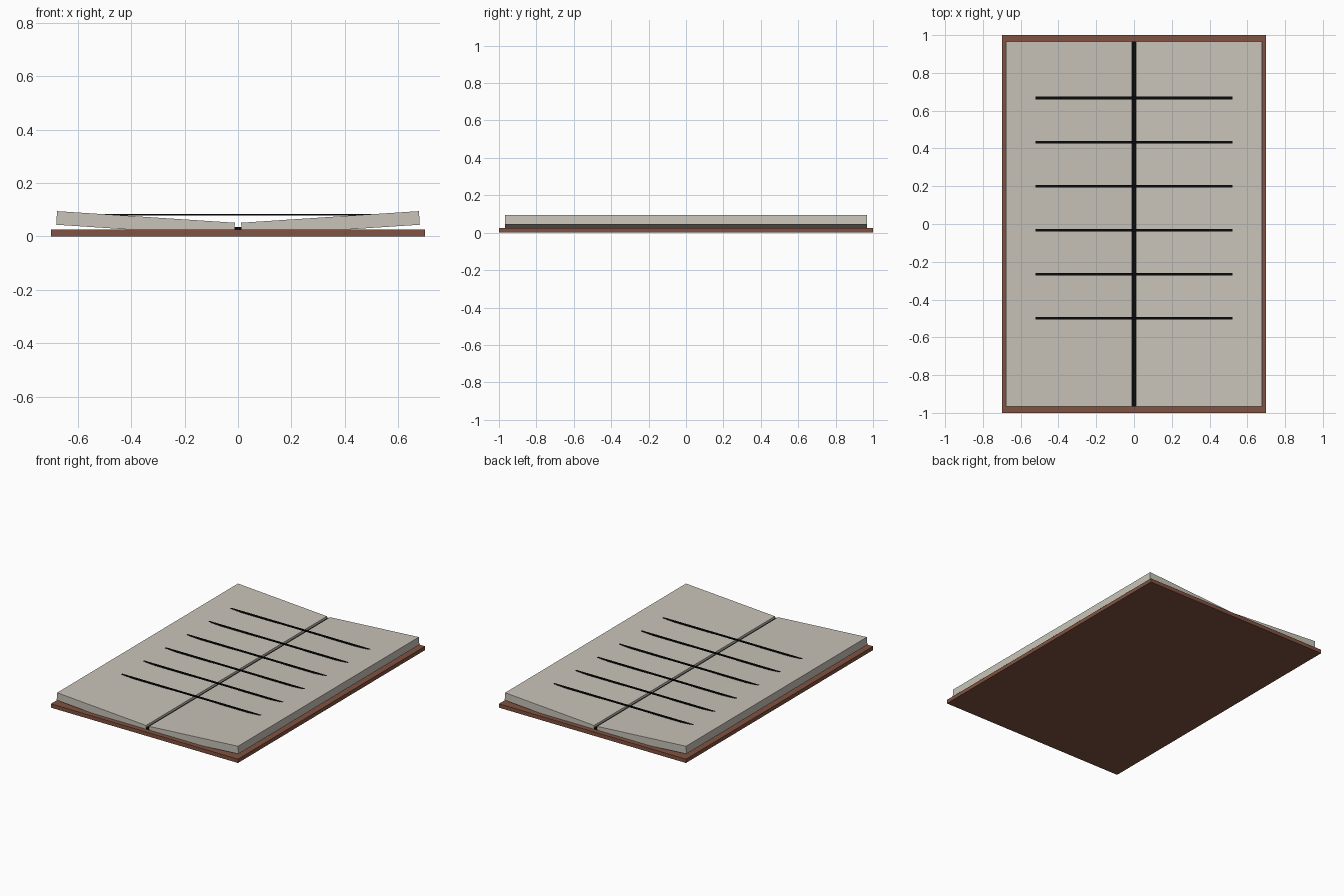
import bpy
from math import cos, sin

cube = bpy.data.objects.get("Cube")
if cube:
    bpy.data.objects.remove(cube, do_unlink=True)


def material(name, rgb):
    mat = bpy.data.materials.new(name)
    mat.use_nodes = True
    mat.diffuse_color = (*rgb, 1)
    mat.node_tree.nodes["Principled BSDF"].inputs["Base Color"].default_value = (*rgb, 1)
    return mat


leather = material("brown leather", (0.22, 0.085, 0.053))
paper = material("warm grey paper", (0.58, 0.55, 0.48))
ink = material("black ink", (0.003, 0.003, 0.003))


def box(name, size, location, mat, tilt=0):
    bpy.ops.mesh.primitive_cube_add(size=1, location=location, rotation=(0, tilt, 0))
    obj = bpy.context.object
    obj.name = name
    obj.scale = size
    obj.data.materials.append(mat)
    return obj


# Cover board lying flat
box("cover", (1.4, 2, 0.026), (0, 0, 0.013), leather)

# Page blocks, tilted up towards their outer edges
TILT, WIDTH, THICK = 0.065, 0.667, 0.051
for name, side in (("left_pages", 1), ("right_pages", -1)):
    box(name, (WIDTH, 1.934, THICK), (side * 0.346, 0, 0.0475), paper, -side * TILT)

# Binding strip in the gutter
box("binding", (0.026, 1.934, 0.012), (0, 0, 0.029), ink)

# Straight bars spanning both pages, their ends sunk into the paper
for i in range(6):
    box(f"ruled_line_{i + 1}", (1.05, 0.014, 0.006), (0, 0.667 - i * 0.2333, 0.0815), ink)
